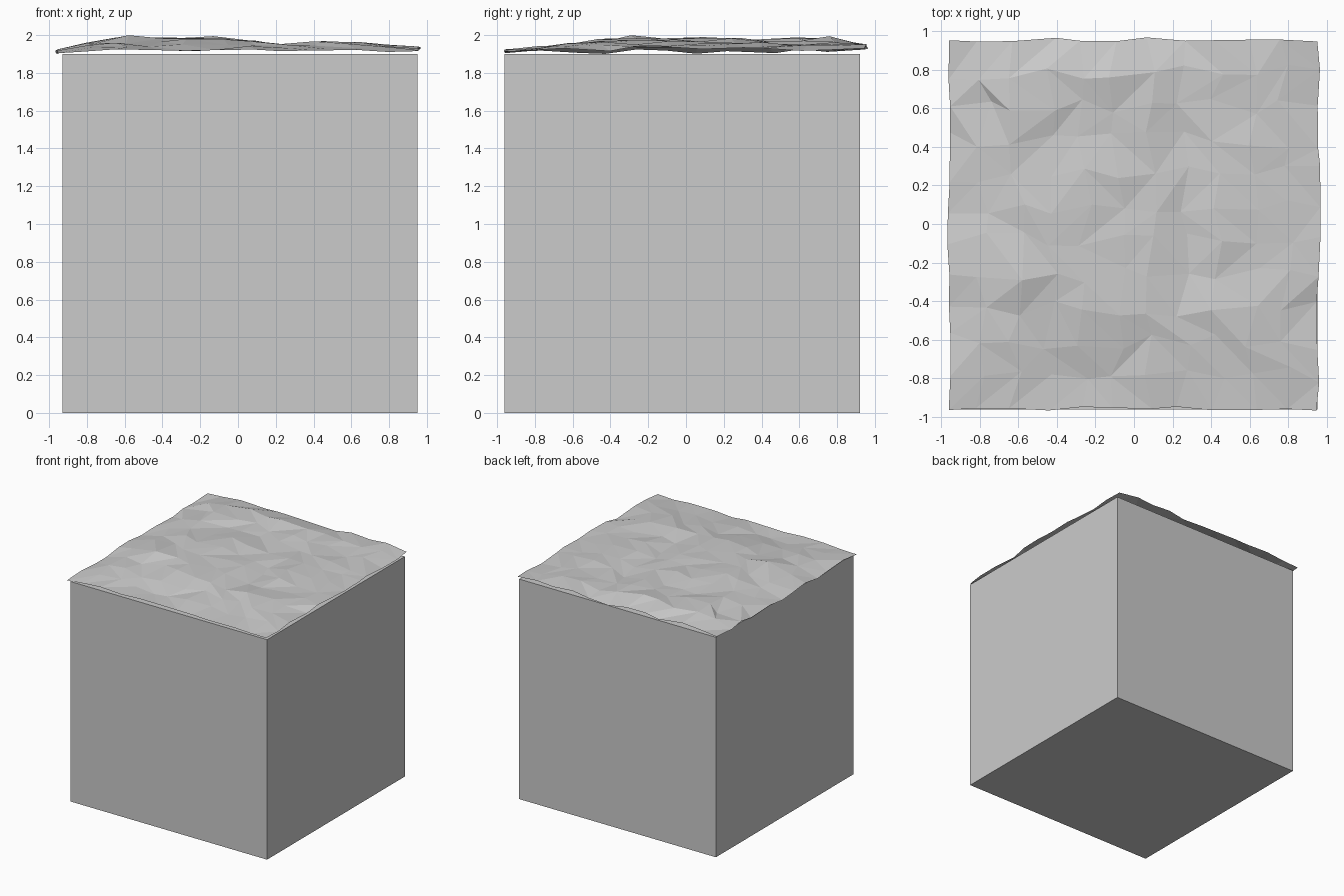
import bpy, bmesh, random

if "Cube" in bpy.data.objects:
    bpy.data.objects.remove(bpy.data.objects["Cube"])
random.seed(7)


def make_object(name, bm):
    mesh = bpy.data.meshes.new(name)
    bm.to_mesh(mesh)
    bm.free()
    obj = bpy.data.objects.new(name, mesh)
    bpy.context.collection.objects.link(obj)
    return obj


def sample(profile, t):
    """Linear interpolation along a list of (position, height)."""
    for (a, u), (b, v) in zip(profile, profile[1:]):
        if t <= b:
            return u + (v - u) * max(0, (t - a) / (b - a))
    return profile[-1][1]


# Plain block
bm = bmesh.new()
bmesh.ops.create_cube(bm, size=1.88)
for v in bm.verts:
    v.co.x += 0.01
    v.co.y -= 0.02
    v.co.z = 1.9 if v.co.z > 0 else 0
make_object("block", bm)

# Upper and lower limits of the rough ground
top_x = [(-.96, 1.925), (-.8, 1.965), (-.58, 2.0), (-.4, 1.985), (-.2, 2.0), (0, 1.985),
         (.25, 1.952), (.5, 1.978), (.8, 1.955), (.96, 1.94)]
top_y = [(-.97, 1.92), (-.6, 1.965), (-.3, 2.0), (.1, 2.0), (.4, 1.98), (.82, 2.0), (.96, 1.95)]
low_x = [(-.96, 1.892), (-.6, 1.93), (-.24, 1.91), (0, 1.932), (.28, 1.905), (.5, 1.93), (.96, 1.9)]

# Thin faceted ground sheet over the block
N = 11
bm = bmesh.new()
grid = []
for j in range(N + 1):
    row = []
    for i in range(N + 1):
        x, y = (-0.955 + 1.91 * k / N for k in (i, j))
        edge_x, edge_y = i in (0, N), j in (0, N)
        x += random.uniform(-1, 1) * (0.012 if edge_x else 0.045)
        y += random.uniform(-1, 1) * (0.012 if edge_y else 0.045)
        high = min(sample(top_x, x), sample(top_y, y))
        z = max(high - random.uniform(0, 0.026), sample(low_x, x))
        row.append(bm.verts.new((x, y, z)))
    grid.append(row)
for j in range(N):
    for i in range(N):
        a, b, c, d = grid[j][i], grid[j][i + 1], grid[j + 1][i + 1], grid[j + 1][i]
        tris = ((a, b, c), (a, c, d)) if random.random() < .5 else ((a, b, d), (b, c, d))
        for t in tris:
            bm.faces.new(t)
make_object("rough_ground", bm)
